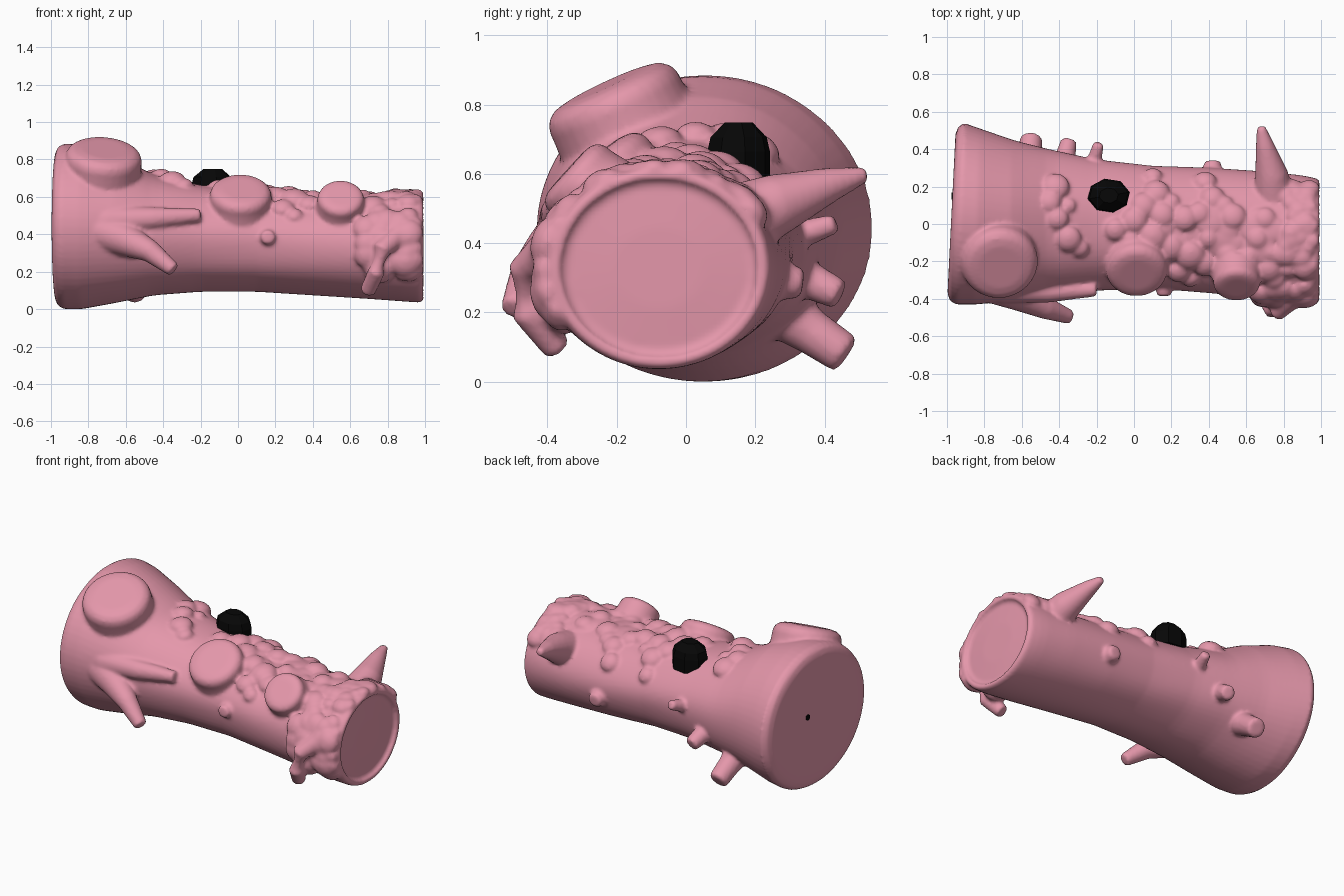
import bpy, bmesh, math, random
from mathutils import Vector, Matrix

if "Cube" in bpy.data.objects:
    bpy.data.objects.remove(bpy.data.objects["Cube"])

random.seed(4)


def material(name, col):
    m = bpy.data.materials.new(name)
    m.diffuse_color = (*col, 1)
    m.use_nodes = True
    m.node_tree.nodes["Principled BSDF"].inputs["Base Color"].default_value = m.diffuse_color
    return m


PINK = material("dusty_pink", (0.78, 0.31, 0.405))
BLACK = material("black", (0.002, 0.002, 0.002))
wood = []          # parts that are fused into one grown surface


def finish(bm, name, mat):
    bmesh.ops.recalc_face_normals(bm, faces=bm.faces[:])
    me = bpy.data.meshes.new(name)
    bm.to_mesh(me)
    bm.free()
    me.materials.append(mat)
    ob = bpy.data.objects.new(name, me)
    bpy.context.collection.objects.link(ob)
    if mat is PINK:
        wood.append(ob)
    return ob


def loft(rings, name, mat=PINK):
    """Skin a list of closed rings and cap both ends."""
    bm = bmesh.new()
    rows = [[bm.verts.new(p) for p in r] for r in rings]
    n = len(rows[0])
    for a, b in zip(rows, rows[1:]):
        for i in range(n):
            bm.faces.new((a[i], a[(i + 1) % n], b[(i + 1) % n], b[i]))
    bm.faces.new(rows[0])
    bm.faces.new(rows[-1])
    return finish(bm, name, mat)


def limb(name, pts, radii, n=20):
    """Tapered limb through points with a softly rounded cut end."""
    pts = [Vector(p) for p in pts]
    d = (pts[-1] - pts[-2]).normalized()
    r = radii[-1]
    pts += [pts[-1] + d * r * k for k in (0.14, 0.24, 0.28)]
    radii = list(radii) + [r * 0.95, r * 0.82, r * 0.6]
    rings = []
    for i, (p, rad) in enumerate(zip(pts, radii)):
        t = (pts[min(i + 1, len(pts) - 1)] - pts[max(i - 1, 0)]).normalized()
        u = t.cross(Vector((0.3, 0.2, 1))).normalized()
        v = t.cross(u)
        rings.append([p + rad * (u * math.cos(k * math.tau / n) + v * math.sin(k * math.tau / n))
                      for k in range(n)])
    return loft(rings, name)


# trunk outline: x, y min, y max, z min, z max
PROFILE = [(-0.95, -0.43, 0.54, 0.0, 0.885), (-0.85, -0.43, 0.51, 0.0, 0.88),
           (-0.65, -0.41, 0.45, 0.035, 0.82), (-0.45, -0.385, 0.40, 0.075, 0.72),
           (-0.2, -0.355, 0.345, 0.095, 0.665), (0.1, -0.345, 0.31, 0.095, 0.63),
           (0.4, -0.37, 0.30, 0.075, 0.605), (0.7, -0.40, 0.28, 0.055, 0.60),
           (0.9, -0.41, 0.26, 0.04, 0.61), (0.97, -0.40, 0.245, 0.035, 0.62)]


def section(x):
    for a, b in zip(PROFILE, PROFILE[1:]):
        if x <= b[0]:
            break
    t = max(0, min(1, (x - a[0]) / (b[0] - a[0])))
    y0, y1, z0, z1 = [a[i] + (b[i] - a[i]) * t for i in range(1, 5)]
    return (y0 + y1) / 2, (z0 + z1) / 2, (y1 - y0) / 2, (z1 - z0) / 2


def trunk_ring(x, s=1.0, n=64):
    cy, cz, ry, rz = section(x)
    out = []
    for k in range(n):
        a = k * math.tau / n
        w = s * (1 + 0.010 * math.sin(7 * a + 1.5 * x) * (1 - abs(x)))
        y, z = cy + ry * w * math.cos(a), cz + rz * w * math.sin(a)
        tilt = 0.05 * (y + 0.43) * max(0, -x - 0.6) / 0.4   # slanted left cut
        out.append((x + tilt, y, z))
    return out


# trunk with a rounded left cut and a shallow recessed right cut
rings = [trunk_ring(-1.0, s) for s in (0.5, 0.88)] + [trunk_ring(-0.985, 0.96)]
rings += [trunk_ring(-0.95 + i * 0.048) for i in range(41)]
for x, s in ((0.985, 0.98), (0.993, 0.94), (0.99, 0.885), (0.97, 0.86), (0.967, 0.83), (0.975, 0.4)):
    rings.append(trunk_ring(x, s))
loft(rings, "log_trunk")


# sawn stubs on the upper front
def stub(name, centre, normal, r, depth):
    c, d = Vector(centre), Vector(normal).normalized()
    limb(name, [c - d * depth, c - d * depth * 0.5, c - d * r * 0.32, c - d * r * 0.2],
         [r * 1.12, r * 1.02, r, r], 32)


stub("large_stub", (-0.715, -0.225, 0.842), (0.08, -0.42, 0.9), 0.205, 0.3)
stub("middle_stub", (0.015, -0.265, 0.635), (0.02, -0.58, 0.81), 0.165, 0.16)
stub("small_stub", (0.55, -0.335, 0.605), (0.02, -0.74, 0.67), 0.125, 0.12)

# forked branch on the front
limb("front_branch", [(-0.9, -0.33, 0.46), (-0.7, -0.34, 0.47), (-0.45, -0.36, 0.485), (-0.21, -0.352, 0.502)],
     [0.06, 0.085, 0.06, 0.036])
limb("front_branch_fork", [(-0.74, -0.32, 0.42), (-0.6, -0.38, 0.37), (-0.47, -0.45, 0.31), (-0.35, -0.495, 0.215)],
     [0.11, 0.09, 0.06, 0.04])

# back spike, pegs and knots
limb("back_spike", [(0.75, 0.1, 0.44), (0.735, 0.27, 0.515), (0.70, 0.42, 0.57), (0.68, 0.515, 0.598)],
     [0.12, 0.088, 0.05, 0.024])
limb("back_peg_low", [(-0.58, 0.2, 0.26), (-0.56, 0.36, 0.145), (-0.55, 0.45, 0.085)], [0.1, 0.066, 0.06])
limb("back_peg_mid", [(-0.4, 0.25, 0.34), (-0.37, 0.35, 0.295), (-0.35, 0.435, 0.255)], [0.09, 0.055, 0.045])
limb("back_peg_high", [(-0.24, 0.25, 0.39), (-0.21, 0.35, 0.43), (-0.19, 0.425, 0.455)], [0.06, 0.038, 0.03])
limb("back_knot", [(0.41, 0.22, 0.3), (0.42, 0.29, 0.29), (0.42, 0.325, 0.285)], [0.08, 0.055, 0.045])
limb("front_knot", [(0.16, -0.28, 0.38), (0.16, -0.375, 0.385)], [0.06, 0.038])

# hanging root at the front right
limb("hanging_root", [(0.84, -0.4, 0.38), (0.77, -0.465, 0.32), (0.74, -0.46, 0.2), (0.695, -0.375, 0.1)],
     [0.06, 0.05, 0.045, 0.042])

# mossy lumps: x, y, radius on the upper trunk
LUMPS = [(-0.42, 0.2, .075), (-0.45, 0.12, .06), (-0.41, 0.03, .06), (-0.35, -0.08, .07), (-0.29, -0.13, .05),
         (0.1, 0.26, .05), (0.12, 0.17, .07), (0.05, 0.1, .07), (0.0, 0.02, .07), (-0.1, -0.03, .06),
         (0.15, 0.05, .07), (0.1, -0.07, .08), (0.38, 0.23, .06), (0.42, 0.14, .065), (0.53, 0.04, .07),
         (0.27, 0.03, .07), (0.2, -0.13, .07), (0.3, -0.17, .08), (0.24, -0.26, .06), (0.38, -0.22, .065),
         (0.4, -0.08, .05), (0.5, -0.17, .06), (0.62, -0.18, .06), (0.3, -0.3, .045), (0.66, -0.08, .06),
         (0.7, 0.03, .06), (0.72, -0.25, .07), (-0.35, 0.1, .04), (0.35, 0.06, .06), (-0.02, -0.1, .06),
         (0.48, 0.1, .055), (0.2, 0.12, .045)]


def add_lump(bm, x, a, r, flat=0.66):
    cy, cz, ry, rz = section(x)
    p = Vector((x, cy - ry * math.sin(a), cz + rz * math.cos(a)))
    nrm = Vector((0, -math.sin(a) / ry, math.cos(a) / rz)).normalized()
    rot = nrm.to_track_quat('Z', 'Y').to_matrix().to_4x4()
    bmesh.ops.create_icosphere(bm, subdivisions=3, radius=r,
                               matrix=Matrix.Translation(p) @ rot @ Matrix.Diagonal((1, 1, flat, 1)))


bm = bmesh.new()
for x, y, r in LUMPS:
    cy, cz, ry, rz = section(x)
    add_lump(bm, x, math.asin(max(-1, min(1, (cy - y) / ry))), r)
# thin moss between the lumps
for i in range(25):
    add_lump(bm, random.uniform(0.1, 0.75), random.uniform(-0.3, 0.75), random.uniform(0.05, 0.09), 0.28)
# dense moss around the right rim, from the back over the top to the front
for i in range(95):
    a = random.uniform(-0.95, 2.1)
    spread = 0.24 if a > 0.1 else 0.12
    r = random.uniform(0.03, 0.06 if a < 0.9 else 0.08)
    add_lump(bm, 0.995 - r - random.random() * spread, a, r)
finish(bm, "moss_lumps", PINK)

# fuse all grown parts into one soft surface
bpy.ops.object.select_all(action='DESELECT')
for ob in wood:
    ob.select_set(True)
bpy.context.view_layer.objects.active = wood[0]
bpy.ops.object.join()
log = wood[0]
log.name = "mossy_log"
rm = log.modifiers.new("fuse", 'REMESH')
rm.mode = 'VOXEL'
rm.voxel_size = 0.0115
rm.use_smooth_shade = True
sm = log.modifiers.new("soften", 'SMOOTH')
sm.iterations = 4

# dark faceted lump on the top
loft([[(cx + 0.115 * s * math.cos(k * math.tau / 8 + 0.2), 0.152 + 0.092 * s * math.sin(k * math.tau / 8 + 0.2), z)
       for k in range(8)] for cx, z, s in ((-0.135, 0.58, 1), (-0.135, 0.665, 1), (-0.137, 0.705, 0.9),
                                          (-0.135, 0.748, 0.45))], "dark_lump", BLACK)

# small dark pith mark on the left cut
bm = bmesh.new()
bmesh.ops.create_cone(bm, cap_ends=True, segments=8, radius1=0.018, radius2=0.018, depth=0.008,
                      matrix=Matrix.Translation((-0.973, 0.15, 0.48)) @ Matrix.Rotation(math.pi / 2, 4, 'Y'))
finish(bm, "pith_mark", BLACK)
